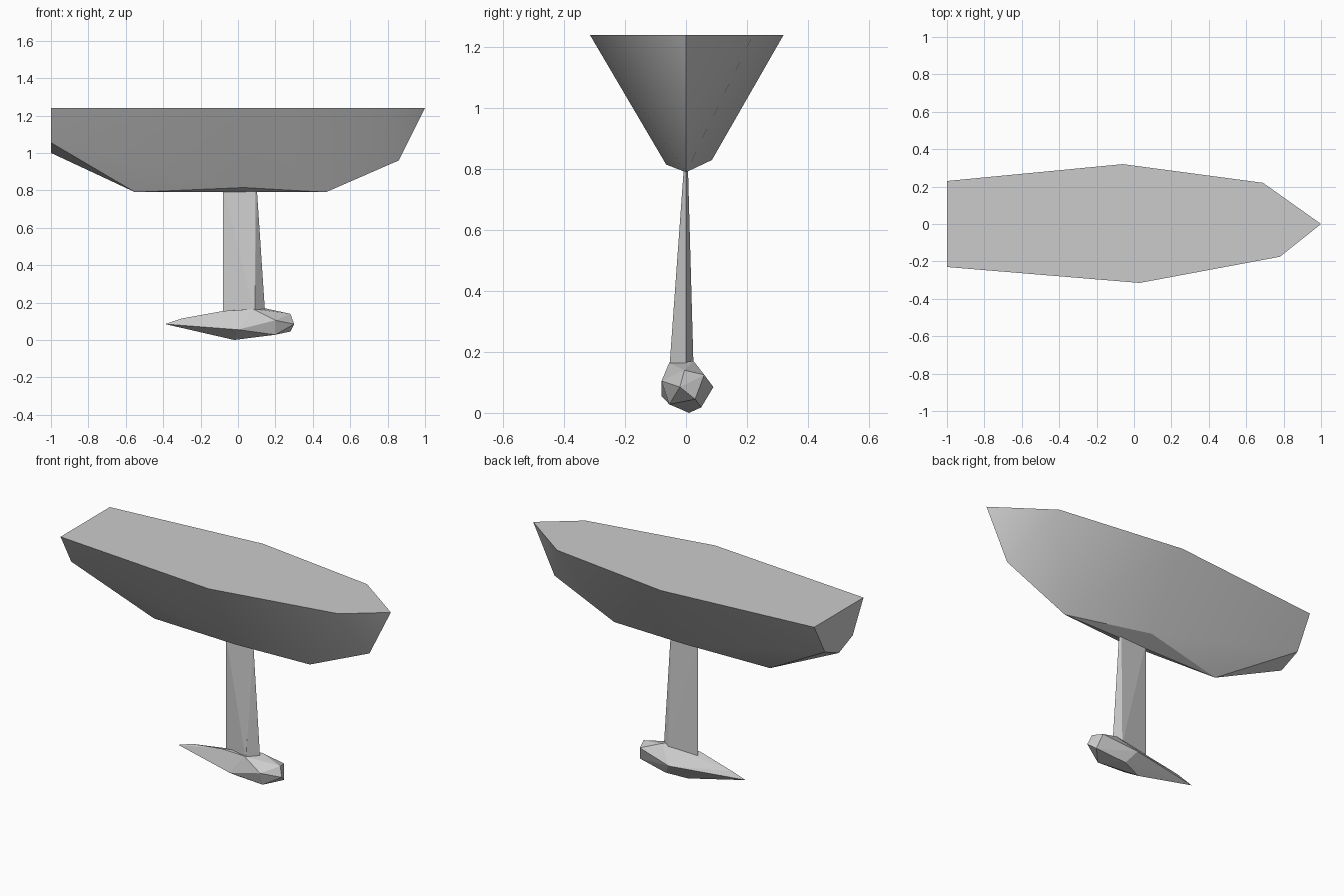
import bpy, bmesh, math

cube = bpy.data.objects.get("Cube")
if cube:
    bpy.data.objects.remove(cube, do_unlink=True)

# One plain grey for every part
grey = bpy.data.materials.new("light grey")
grey.use_nodes = True
grey.diffuse_color = (0.6, 0.6, 0.6, 1)
grey.node_tree.nodes["Principled BSDF"].inputs["Base Color"].default_value = (0.6, 0.6, 0.6, 1)


def convex_part(name, points, smooth=None):
    """Stretch a closed faceted skin around the corner points."""
    bm = bmesh.new()
    for p in points:
        bm.verts.new(p)
    bmesh.ops.convex_hull(bm, input=bm.verts[:])
    loose = [v for v in bm.verts if not v.link_faces]
    bmesh.ops.delete(bm, geom=loose, context="VERTS")
    bmesh.ops.dissolve_limit(bm, angle_limit=math.radians(1), verts=bm.verts[:], edges=bm.edges[:])
    bmesh.ops.recalc_face_normals(bm, faces=bm.faces[:])
    mesh = bpy.data.meshes.new(name)
    bm.to_mesh(mesh)
    bm.free()
    mesh.materials.append(grey)
    obj = bpy.data.objects.new(name, mesh)
    bpy.context.collection.objects.link(obj)
    if smooth:
        bpy.ops.object.select_all(action="DESELECT")
        obj.select_set(True)
        bpy.context.view_layer.objects.active = obj
        bpy.ops.object.shade_smooth_by_angle(angle=math.radians(smooth))
    return obj


# Hull: flat deck outline, keel line and chines
deck_z = 1.24
deck = [(-1, -0.23), (0.03, -0.315), (0.78, -0.175), (1, 0),
        (0.69, 0.22), (-0.06, 0.32), (-1, 0.23)]
keel = [(-1, 0, 1.0), (-0.55, 0, 0.79), (0.47, 0, 0.79), (0.86, 0, 0.96)]
chines = [(-1, -0.13, 1.055), (-1, 0.13, 1.055),
          (0.03, -0.065, 0.815), (-0.05, 0.085, 0.83)]
convex_part("hull", [(x, y, deck_z) for x, y in deck] + keel + chines, 30)

# Fin: thin blade that thickens toward the bulb
fin_foot = [(-0.08, 0), (0.09, -0.055), (0.145, 0), (0.1, 0.025)]
fin_head = [(-0.08, 0), (0.09, -0.006), (0.1, 0), (0.09, 0.006)]
convex_part("keel_fin", [(x, y, 0.14) for x, y in fin_foot]
            + [(x, y, 0.82) for x, y in fin_head])

# Bulb: faceted weight with a long pointed tail
tail = [(-0.39, 0, 0.085), (-0.3, 0, 0.115)]
crown = [(-0.08, -0.03, 0.155), (0.08, -0.055, 0.165), (0.14, 0.025, 0.17)]
nose = [(0.28, -0.005, 0.14), (0.3, -0.02, 0.085), (0.28, 0.03, 0.045), (0.26, 0.06, 0.125)]
belly = [(0, -0.08, 0.055), (0.2, -0.08, 0.105), (0.2, -0.055, 0.028),
         (-0.02, 0.01, 0), (0.05, 0.09, 0.085), (0.1, 0.05, 0.018)]
convex_part("ballast_bulb", tail + crown + nose + belly)
